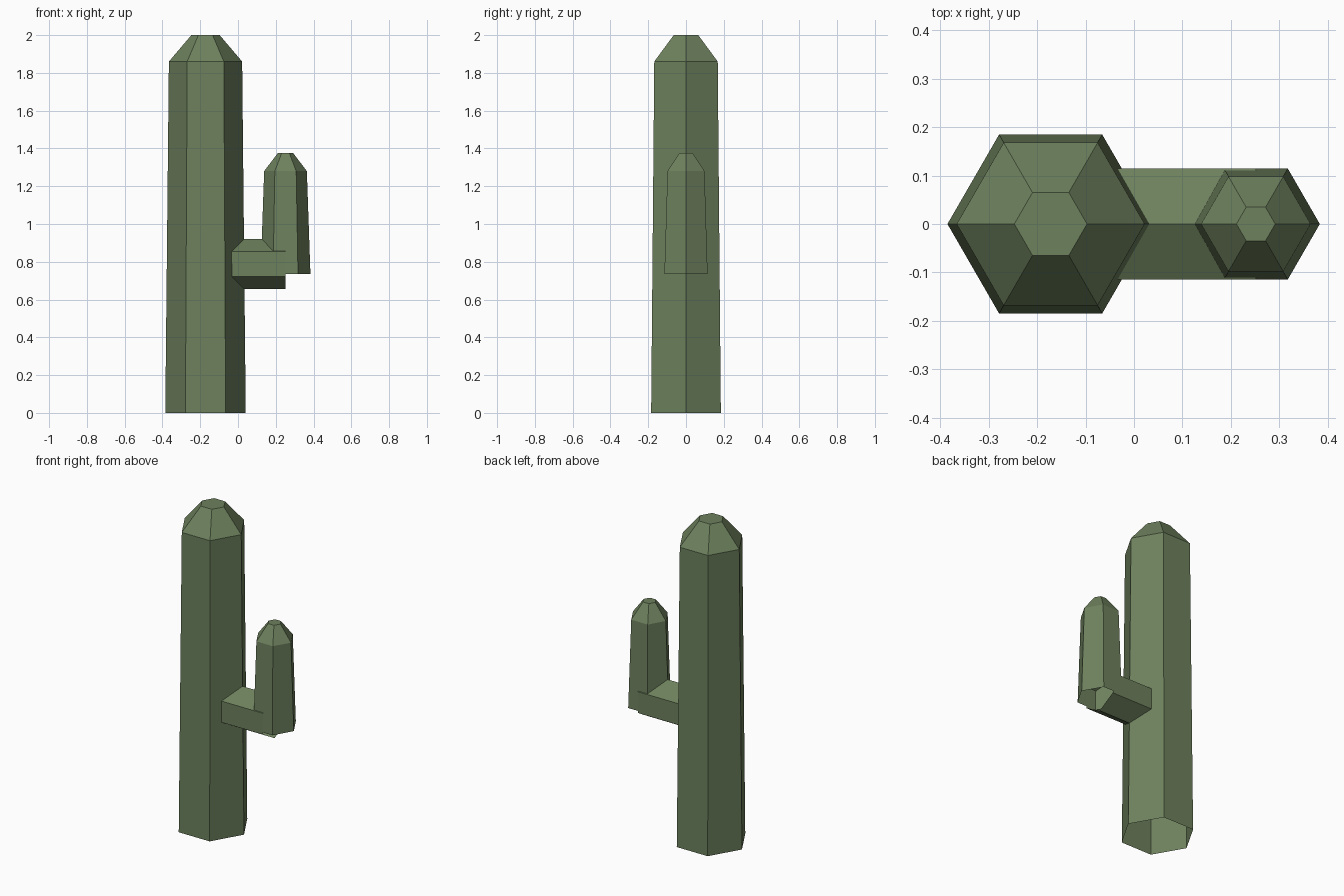
import bpy, bmesh, math
from mathutils import Matrix, Vector

if "Cube" in bpy.data.objects:
    bpy.data.objects.remove(bpy.data.objects["Cube"])

SIDES = 6

green = bpy.data.materials.new("cactus green")
green.diffuse_color = (0.155, 0.22, 0.11, 1.0)
green.use_nodes = True
green.node_tree.nodes["Principled BSDF"].inputs["Base Color"].default_value = green.diffuse_color


def hex_column(name, rings, origin, rotation=Matrix(), cap=True):
    """Stack hexagonal rings (radius, height); the base stays open, the top is optional."""
    bm = bmesh.new()
    loops = []
    for radius, height in rings:
        loops.append([bm.verts.new((radius * math.cos(math.tau * i / SIDES),
                                    radius * math.sin(math.tau * i / SIDES),
                                    height)) for i in range(SIDES)])
    for low, high in zip(loops, loops[1:]):
        for i in range(SIDES):
            j = (i + 1) % SIDES
            bm.faces.new((low[i], low[j], high[j], high[i]))
    if cap:
        bm.faces.new(loops[-1])
    bm.transform(Matrix.Translation(Vector(origin)) @ rotation)
    mesh = bpy.data.meshes.new(name)
    bm.to_mesh(mesh)
    bm.free()
    mesh.materials.append(green)
    obj = bpy.data.objects.new(name, mesh)
    bpy.context.collection.objects.link(obj)
    return obj


# Tapered trunk with bevelled top
hex_column("trunk", [(0.213, 0), (0.194, 1.86), (0.075, 2.0)], (-0.172, 0, 0))

# Upright part of the arm
hex_column("arm_upright", [(0.132, 0.735), (0.113, 1.28), (0.04, 1.376)], (0.2515, 0, 0))

# Horizontal part of the arm: open tube from inside the trunk, ridge upwards
hex_column("arm_branch", [(0.132, 0), (0.132, 0.3515)], (-0.1, 0, 0.788),
           Matrix.Rotation(math.pi / 2, 4, 'Y'), cap=False)
